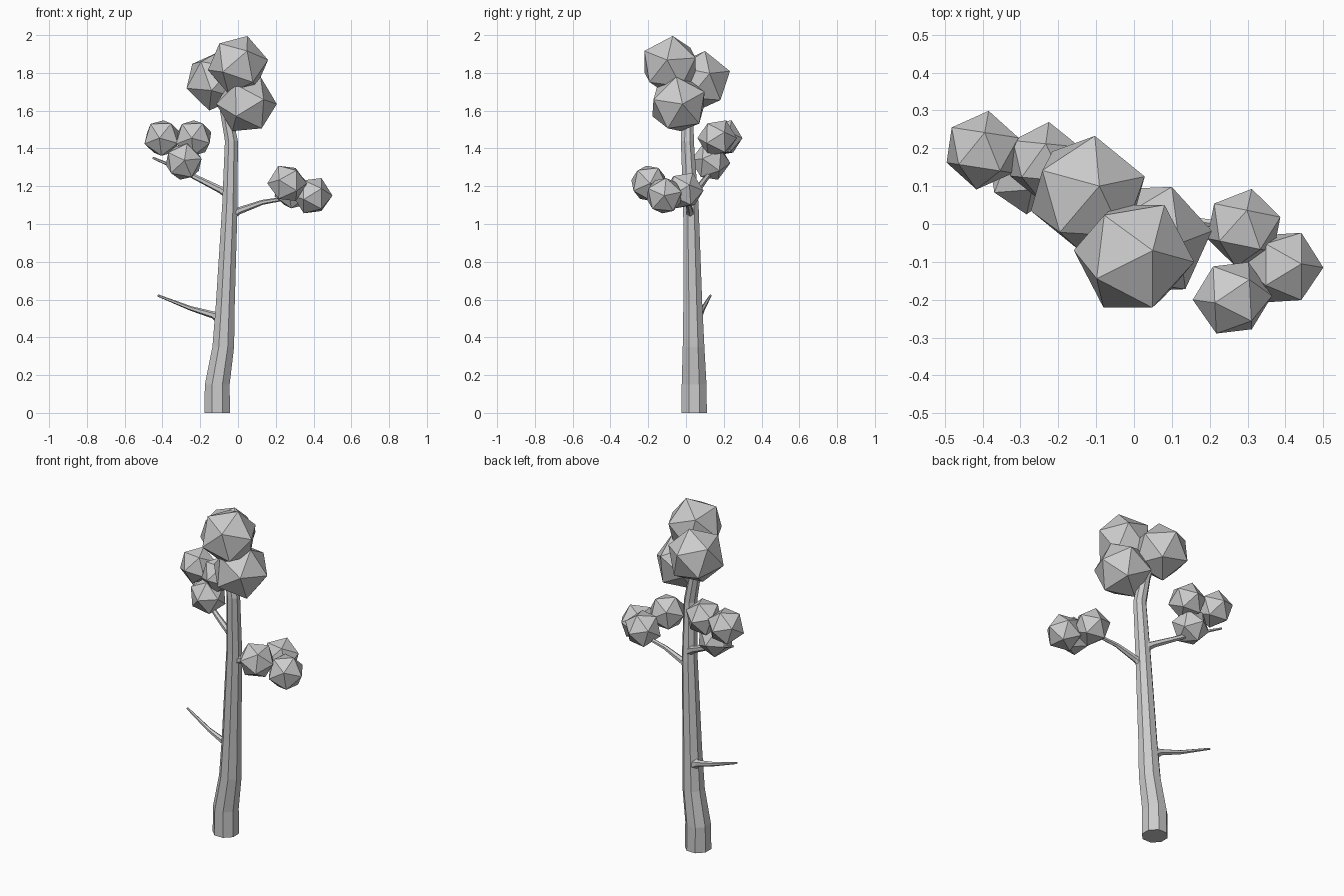
import bpy, bmesh, math
from mathutils import Vector, Matrix

if "Cube" in bpy.data.objects:
    bpy.data.objects.remove(bpy.data.objects["Cube"])


def finish(bm, name):
    bmesh.ops.recalc_face_normals(bm, faces=bm.faces)
    mesh = bpy.data.meshes.new(name)
    bm.to_mesh(mesh)
    bm.free()
    obj = bpy.data.objects.new(name, mesh)
    bpy.context.collection.objects.link(obj)
    return obj


def tube(name, path, sides, flat=False):
    """Faceted tapering limb; path entries are (x, y, z, radius)."""
    bm = bmesh.new()
    pts = [Vector(p[:3]) for p in path]
    rings = []
    for i, p in enumerate(pts):
        d = pts[min(i + 1, len(pts) - 1)] - pts[max(i - 1, 0)]
        if flat:
            u, v = Vector((1, 0, 0)), Vector((0, 1, 0))
        else:
            u = d.cross(Vector((0, 0, 1))).normalized()
            v = u.cross(d).normalized()
        ring = []
        for k in range(sides):
            a = 2 * math.pi * (k + 0.5) / sides
            ring.append(bm.verts.new(p + path[i][3] * (u * math.cos(a) + v * math.sin(a))))
        rings.append(ring)
    for r, s in zip(rings, rings[1:]):
        for k in range(sides):
            j = (k + 1) % sides
            bm.faces.new((r[k], r[j], s[j], s[k]))
    bm.faces.new(rings[0])
    bm.faces.new(rings[-1])
    return finish(bm, name)


def basis(a, b):
    """Orthonormal frame from two directions."""
    a = Vector(a).normalized()
    b = Vector(b)
    b = (b - a * b.dot(a)).normalized()
    return Matrix((a, b, a.cross(b))).transposed()


def leaf_ball(name, centre, radius, corner, neighbour):
    """Icosahedron turned so two adjacent corners face given directions."""
    bm = bmesh.new()
    bmesh.ops.create_icosphere(bm, subdivisions=1, radius=radius)
    bm.verts.ensure_lookup_table()
    v0 = bm.verts[0]
    src = basis(v0.co, v0.link_edges[0].other_vert(v0).co)
    rot = basis(corner, neighbour) @ src.transposed()
    for v in bm.verts:
        v.co = rot @ v.co + Vector(centre)
    return finish(bm, name)


# Trunk
tube("trunk", [
    (-0.11, 0.043, 0.0, 0.073), (-0.11, 0.043, 0.15, 0.071),
    (-0.078, 0.040, 0.35, 0.062), (-0.067, 0.036, 0.58, 0.054),
    (-0.043, 0.026, 1.10, 0.044), (-0.035, 0.007, 1.44, 0.037),
    (-0.065, 0.01, 1.60, 0.033), (-0.10, 0.04, 1.74, 0.025)], 8, flat=True)

# Branches
tube("right_branch", [
    (-0.04, 0.025, 1.045, 0.026), (0.005, 0.02, 1.07, 0.019),
    (0.13, 0.01, 1.115, 0.013), (0.22, 0.0, 1.13, 0.011),
    (0.33, -0.03, 1.15, 0.007)], 6)
tube("left_branch", [
    (-0.05, 0.04, 1.155, 0.026), (-0.09, 0.058, 1.18, 0.019),
    (-0.20, 0.10, 1.235, 0.015), (-0.32, 0.15, 1.295, 0.011),
    (-0.45, 0.20, 1.35, 0.006)], 6)
tube("bare_branch", [
    (-0.085, 0.05, 0.50, 0.042), (-0.13, 0.07, 0.518, 0.019),
    (-0.25, 0.09, 0.553, 0.012), (-0.425, 0.13, 0.622, 0.006)], 6)

# Leaf clusters: crown, left, right
BIG, SMALL = 0.162, 0.105
clusters = {
    "crown": (BIG, [
        ((0.0, -0.085, 1.842), (0.05, 0.015, 0.155), (-0.08, 0.115, 0.105)),
        ((-0.122, 0.08, 1.758), (0.03, 0.02, 0.155), (0.018, 0.14, 0.052)),
        ((0.045, -0.04, 1.635), (0.15, 0.02, 0.0), (0.078, -0.01, 0.135))]),
    "left": (SMALL, [
        ((-0.40, 0.195, 1.455), (0.016, 0.103, 0.0), (0.095, 0.042, 0.03)),
        ((-0.235, 0.165, 1.455), (0.01, 0.103, 0.0), (0.09, 0.05, 0.03)),
        ((-0.288, 0.13, 1.33), (0.09, -0.04, 0.015), (-0.005, -0.03, 0.095))]),
    "right": (SMALL, [
        ((0.26, -0.195, 1.215), (-0.103, -0.005, 0.0), (-0.047, 0.085, 0.04)),
        ((0.395, -0.115, 1.15), (0.1, 0.0, 0.0), (0.03, 0.093, 0.02)),
        ((0.29, -0.01, 1.177), (0.02, 0.098, 0.0), (0.098, 0.035, 0.03))]),
}
for label, (radius, balls) in clusters.items():
    for i, (centre, corner, neighbour) in enumerate(balls):
        leaf_ball(f"{label}_leaves_{i + 1}", centre, radius, corner, neighbour)
